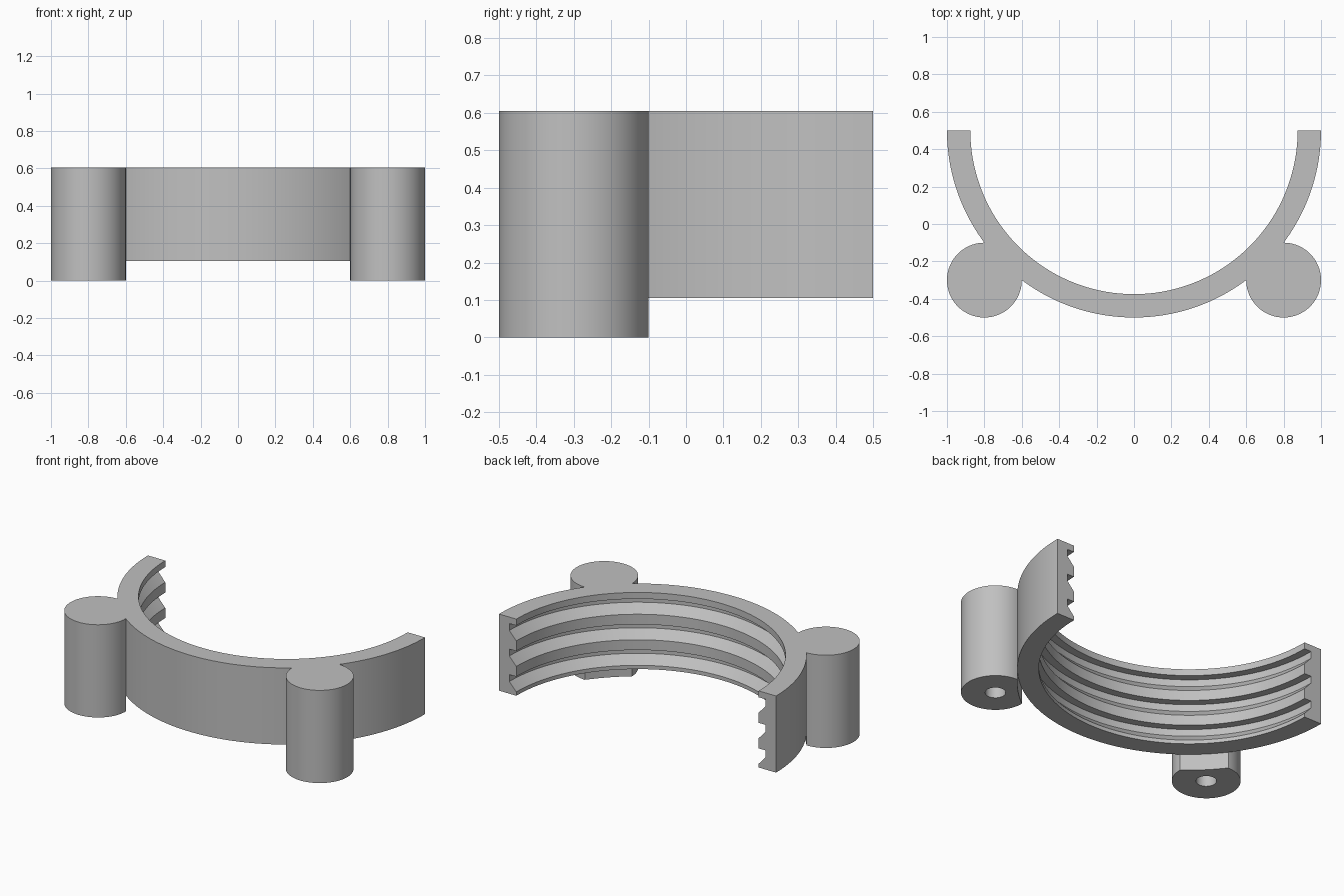
import bpy, bmesh
from math import sin, cos, pi, atan2, radians

cube = bpy.data.objects.get("Cube")
if cube:
    bpy.data.objects.remove(cube, do_unlink=True)

# Single grey material
grey = bpy.data.materials.new("mid_grey")
grey.use_nodes = True
colour = (0.53, 0.53, 0.53, 1)
grey.diffuse_color = colour
grey.node_tree.nodes["Principled BSDF"].inputs["Base Color"].default_value = colour

TOP, BOTTOM = 0.605, 0.105
OUTER, INNER, ROOT = 1.0, 0.875, 0.925
CENTRE_Y = 0.5


def finish(bm, name):
    bmesh.ops.recalc_face_normals(bm, faces=bm.faces)
    mesh = bpy.data.meshes.new(name)
    bm.to_mesh(mesh)
    bm.free()
    mesh.materials.append(grey)
    obj = bpy.data.objects.new(name, mesh)
    bpy.context.collection.objects.link(obj)
    bpy.ops.object.select_all(action='DESELECT')
    obj.select_set(True)
    bpy.context.view_layer.objects.active = obj
    bpy.ops.object.shade_smooth_by_angle(angle=radians(25))
    return obj


# Half ring: cross-section with three buttress grooves, swept through 180 degrees
def make_half_ring(steps=96):
    pitch = (TOP - BOTTOM) / 3
    profile = [(OUTER, BOTTOM), (OUTER, TOP), (INNER, TOP)]
    for i in range(3):
        z = TOP - 0.042 - i * pitch
        profile += [(INNER, z), (ROOT, z), (ROOT, z - 0.045), (INNER, z - 0.1)]
    profile.append((INNER, BOTTOM))

    bm = bmesh.new()
    sections = []
    for s in range(steps + 1):
        a = pi + pi * s / steps
        sections.append([bm.verts.new((r * cos(a), CENTRE_Y + r * sin(a), z))
                         for r, z in profile])
    n = len(profile)
    for a, b in zip(sections, sections[1:]):
        for i in range(n):
            j = (i + 1) % n
            bm.faces.new((a[i], a[j], b[j], b[i]))
    bm.faces.new(sections[0])
    bm.faces.new(sections[-1])
    finish(bm, "threaded_half_ring")


def add_loop(bm, points, z):
    verts = [bm.verts.new((x, y, z)) for x, y in points]
    edges = [bm.edges.new((v, verts[(i + 1) % len(verts)])) for i, v in enumerate(verts)]
    return verts, edges


def add_walls(bm, low, high):
    for i in range(len(low)):
        j = (i + 1) % len(low)
        bm.faces.new((low[i], low[j], high[j], high[i]))


# Screw post: round column hollowed where it meets the ring, blind hole below
def make_post(name, side):
    px, py, radius, hole = 0.8, -0.3, 0.2, 0.06
    outline = []
    for i in range(61):
        a = pi + 1.5 * pi * i / 60
        outline.append((px + radius * cos(a), py + radius * sin(a)))
    start, end = atan2(-0.6, 0.8), atan2(-0.8, 0.6)
    for i in range(1, 12):
        a = start + (end - start) * i / 12
        outline.append((0.999 * cos(a), CENTRE_Y + 0.999 * sin(a)))
    circle = [(px + hole * cos(2 * pi * i / 32), py + hole * sin(2 * pi * i / 32))
              for i in range(32)]
    outline = [(side * x, y) for x, y in outline]
    circle = [(side * x, y) for x, y in circle]

    bm = bmesh.new()
    low, low_edges = add_loop(bm, outline, 0)
    high, _ = add_loop(bm, outline, TOP)
    mouth, mouth_edges = add_loop(bm, circle, 0)
    bore_end, _ = add_loop(bm, circle, 0.45)
    add_walls(bm, low, high)
    add_walls(bm, mouth, bore_end)
    bm.faces.new(high)
    bm.faces.new(bore_end)
    bmesh.ops.triangle_fill(bm, edges=low_edges + mouth_edges, use_beauty=True,
                            normal=(0, 0, -1))
    finish(bm, name)


make_half_ring()
make_post("left_post", 1)
make_post("right_post", -1)
